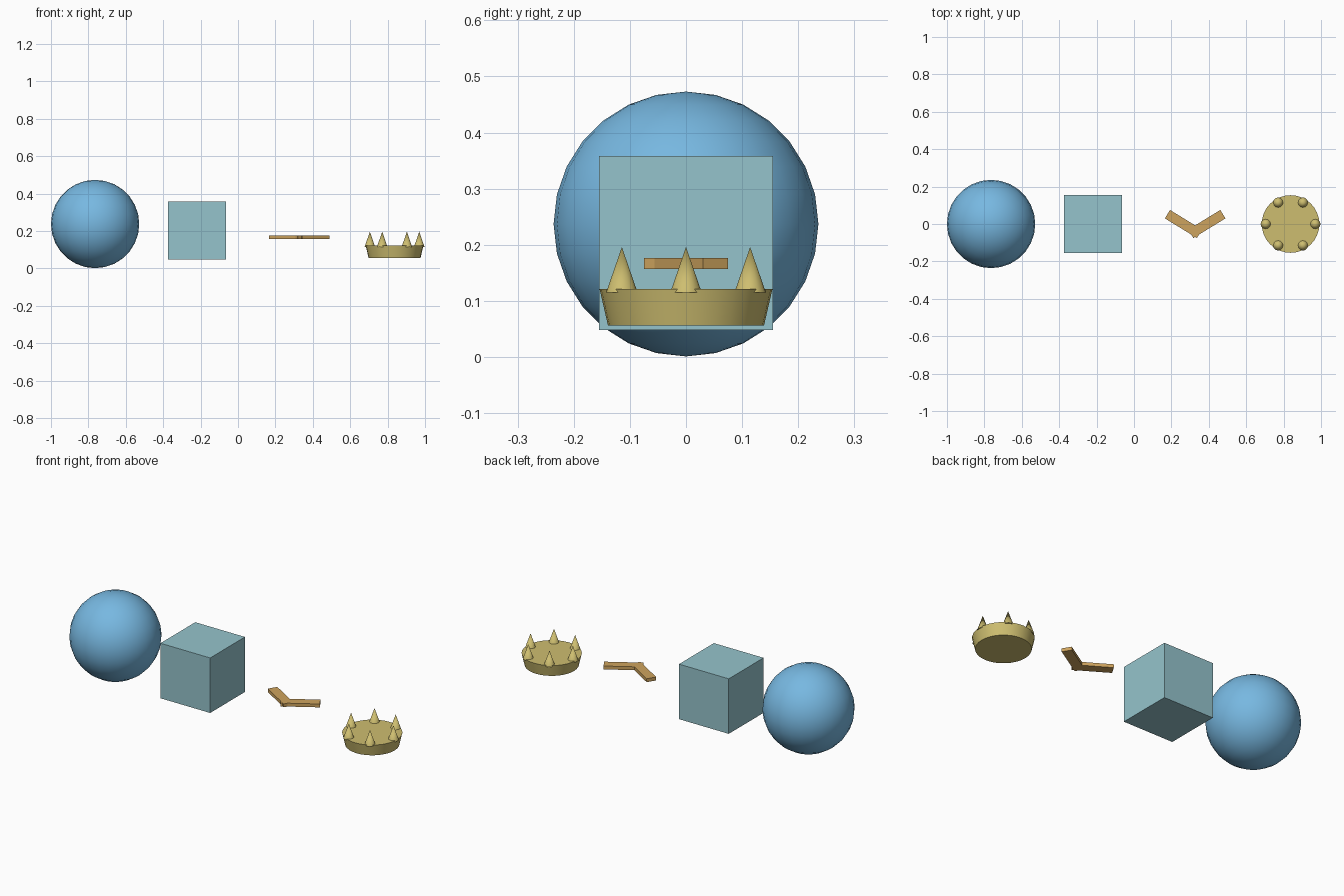
import bpy
import math

if "Cube" in bpy.data.objects:
    bpy.data.objects.remove(bpy.data.objects["Cube"])


def material(name, r, g, b):
    """Flat colour given as 0-255 sRGB, stored linear."""
    m = bpy.data.materials.new(name)
    lin = [((c / 255 + 0.055) / 1.055) ** 2.4 for c in (r, g, b)]
    m.diffuse_color = (*lin, 1)
    m.use_nodes = True
    m.node_tree.nodes["Principled BSDF"].inputs["Base Color"].default_value = m.diffuse_color
    return m


def finish(name, mat, smooth=False):
    ob = bpy.context.object
    ob.name = name
    ob.data.materials.append(mat)
    if smooth:
        bpy.ops.object.shade_smooth_by_angle(angle=math.radians(40))
    return ob


def box(name, mat, loc, size, turn=0):
    bpy.ops.mesh.primitive_cube_add(size=1, location=loc, rotation=(0, 0, turn))
    bpy.context.object.scale = size
    return finish(name, mat)


def cone(name, mat, loc, r1, r2, z0, z1, sides):
    bpy.ops.mesh.primitive_cone_add(vertices=sides, radius1=r1, radius2=r2, depth=z1 - z0,
                                    location=(loc[0], loc[1], (z0 + z1) / 2))
    return finish(name, mat, True)


blue = material("sky blue", 119, 184, 225)
teal = material("pale teal", 149, 196, 204)
wood = material("light wood", 206, 164, 94)
gold = material("pale gold", 206, 190, 112)

# Ball
bpy.ops.mesh.primitive_uv_sphere_add(segments=28, ring_count=14, radius=0.236,
                                     location=(-0.764, 0, 0.237))
finish("ball", blue, True)

# Cube block
box("cube_block", teal, (-0.22, 0, 0.203), (0.31, 0.31, 0.31))

# Boomerang: two crossed arms forming a V
for side, label in ((-1, "left"), (1, "right")):
    box("boomerang_arm_" + label, wood, (0.327 + side * 0.0625, 0, 0.1665),
        (0.201, 0.0528, 0.019), side * math.radians(31.5))

# Crown: flared band with a ring of spikes
CROWN_X = 0.837
cone("crown_band", gold, (CROWN_X, 0), 0.139, 0.154, 0.056, 0.121, 32)
for i in range(6):
    a = i * math.tau / 6
    cone(f"crown_spike_{i + 1}", gold,
         (CROWN_X + 0.132 * math.cos(a), 0.132 * math.sin(a)), 0.028, 0, 0.115, 0.196, 12)
